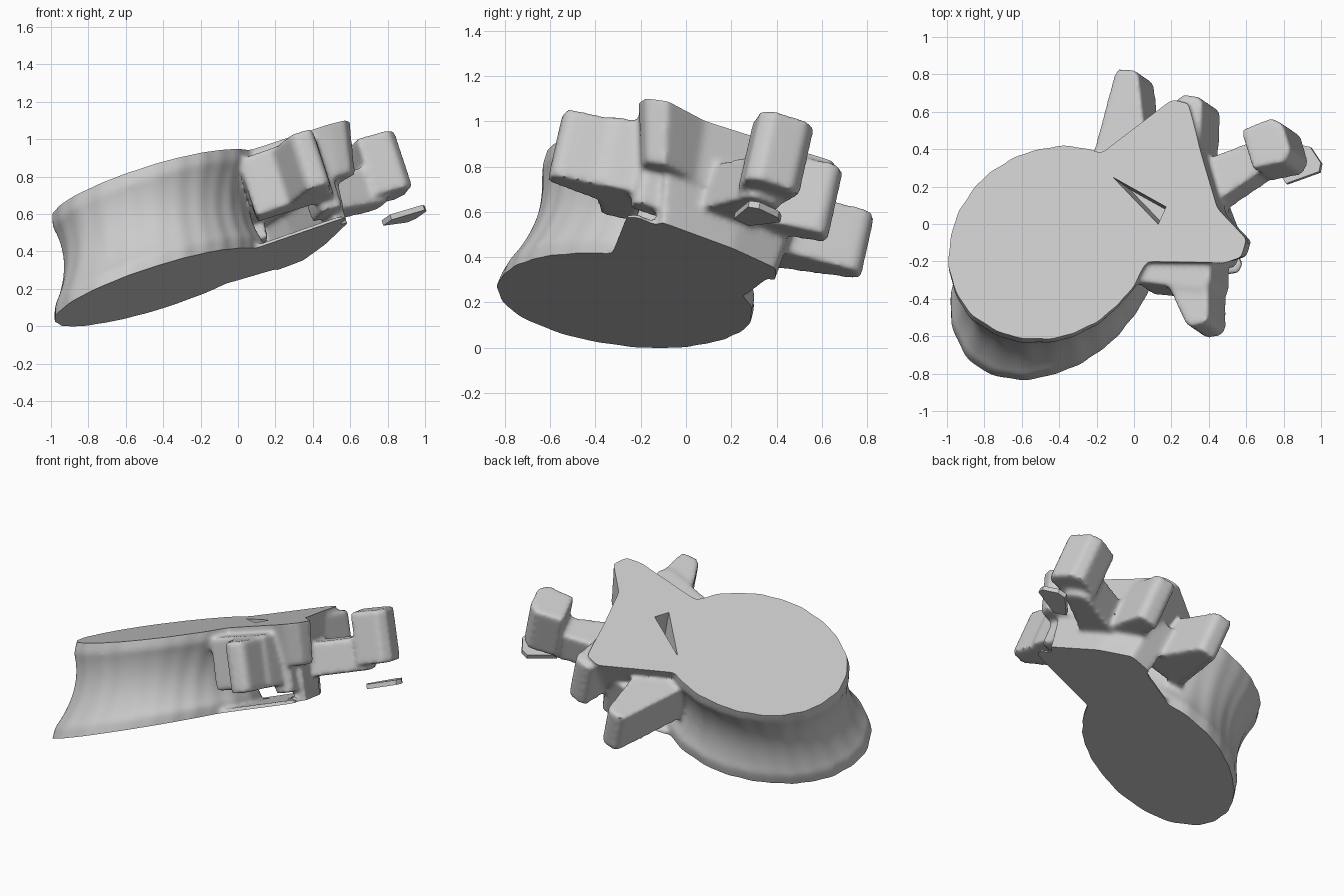
import bpy, bmesh, math
from mathutils import Vector

if "Cube" in bpy.data.objects:
    bpy.data.objects.remove(bpy.data.objects["Cube"])

# The two tilted cap planes: z = a + b*x + c*y
TOP = (0.875, 0.325, -0.223)
BOT = (0.308, 0.378, -0.222)
NORMAL = Vector((-0.328, 0.223, 1)).normalized()


def plane_z(p, x, y):
    return p[0] + p[1] * x + p[2] * y


def loft(name, rings):
    """Skin a stack of rings and close both ends."""
    bm = bmesh.new()
    rows = [[bm.verts.new(p) for p in r] for r in rings]
    n = len(rows[0])
    for a, b in zip(rows, rows[1:]):
        for i in range(n):
            bm.faces.new((a[i], a[(i + 1) % n], b[(i + 1) % n], b[i]))
    bm.faces.new(rows[0][::-1])
    bm.faces.new(rows[-1])
    bmesh.ops.recalc_face_normals(bm, faces=bm.faces)
    me = bpy.data.meshes.new(name)
    bm.to_mesh(me)
    bm.free()
    ob = bpy.data.objects.new(name, me)
    bpy.context.collection.objects.link(ob)
    return ob


def prism(name, outline, depth, length, taper=1.0, plane=TOP):
    """Outline laid parallel to a cap plane, extruded down its normal."""
    top = [Vector((x, y, plane_z(plane, x, y) - depth)) for x, y in outline]
    mid = sum(top, Vector()) / len(top)
    return loft(name, [[mid + (p - mid) * taper - NORMAL * length for p in top], top])


def strut(name, start, end, w0, w1, depth, length, plane=TOP):
    """Tapered bar with a rounded far end between two xy points."""
    a, b = Vector(start), Vector(end)
    d = (b - a).normalized()
    s = Vector((-d.y, d.x))
    c = b - d * w1 * 0.4
    return prism(name, [a + s * w0, a - s * w0, c - s * w1, b - s * w1 * 0.6,
                        b + s * w1 * 0.6, c + s * w1], depth, length, 1, plane)


def ellipse(center, major, minor, turn, a):
    """Point on an ellipse, in the polar direction a."""
    t = a - turn
    r = major * minor / math.hypot(minor * math.cos(t), major * math.sin(t))
    return Vector(center) + r * Vector((math.cos(a), math.sin(a)))


# Waisted drum of the body, with thick rims, between lower and upper ellipses
N = 96
LOW, HIGH = ((-.42, -.27), .645, .465, math.radians(45)), ((-.45, -.1), .565, .49, math.radians(35))
rings = []
for k in range(-2, 35):
    t = k / 32
    dip = math.sin(math.pi * min(max((t - .12) / .76, 0), 1)) ** 0.8
    c = Vector(LOW[0]).lerp(Vector(HIGH[0]), t)
    ring = []
    for i in range(N):
        a = 2 * math.pi * i / N
        p = ellipse(*LOW, a).lerp(ellipse(*HIGH, a), t)
        ripple = 0.007 * math.sin(9 * a + 2 * t) * math.cos(4 * a) + 0.006 * math.sin(23 * a)
        p = c + (p - c) * (1 - 0.10 * dip + ripple)
        z0, z1 = plane_z(BOT, *p), plane_z(TOP, *p)
        ring.append((p.x, p.y, z0 + (z1 - z0) * t))
    rings.append(ring)
body = loft("vertebra", rings)

parts = [
    # upper arch with its flat triangular top
    prism("upper_arch", [(-.1, -.2), (.48, -.21), (.57, -.18), (.6, -.08), (.44, .09),
                         (.36, .36), (.28, .66), (.19, .68), (-.23, .36)], -.03, .30, .8),
    # lower arch band reaching down to the bottom cap
    prism("lower_arch", [(.45, -.12), (.52, -.08), (.38, .28), (.24, .5), (.06, .5), (.22, .3)],
          .2, .36, .85),
    # thin bottom web between body and arch
    prism("bottom_web", [(.05, -.33), (.55, -.26), (.58, -.21), (.24, .38), (-.05, .27)],
          -.022, .05, 1, BOT),
    # front and back side processes, each a root and a blade
    strut("front_root", (.0, -.23), (.41, -.24), .08, .11, .05, .33),
    strut("front_process", (.27, -.22), (.34, -.54), .13, .065, .06, .32),
    strut("back_process", (-.08, .3), (-.04, .83), .16, .065, .09, .29),
    # joint knobs
    strut("back_knob", (.26, .35), (.30, .69), .09, .07, .03, .33),
    strut("front_knob", (.4, .0), (.45, -.2), .07, .06, .25, .2),
    # spinous arm and head
    strut("spinous_arm", (.3, .18), (.72, .40), .13, .08, .18, .21),
    strut("spinous_head", (.60, .40), (.815, .465), .11, .125, .01, .33),
]

# Fuse the parts into one smooth bone
bpy.ops.object.select_all(action='DESELECT')
for ob in parts + [body]:
    ob.select_set(True)
bpy.context.view_layer.objects.active = body
bpy.ops.object.join()
mod = body.modifiers.new("fuse", 'REMESH')
mod.mode, mod.voxel_size = 'VOXEL', 0.013
bpy.ops.object.modifier_apply(modifier=mod.name)
mod = body.modifiers.new("soften", 'SMOOTH')
mod.factor, mod.iterations = 0.5, 16
bpy.ops.object.modifier_apply(modifier=mod.name)

# Slice crisp flat caps
bm = bmesh.new()
bm.from_mesh(body.data)
for pl, sign in ((TOP, 1), (BOT, -1)):
    bmesh.ops.bisect_plane(bm, geom=bm.verts[:] + bm.edges[:] + bm.faces[:], dist=1e-5,
                           plane_co=(0, 0, pl[0]), plane_no=Vector((-pl[1], -pl[2], 1)) * sign,
                           clear_outer=True)
    bmesh.ops.holes_fill(bm, edges=[e for e in bm.edges if e.is_boundary], sides=0)
bmesh.ops.triangulate(bm, faces=[f for f in bm.faces if len(f.verts) > 4])
bm.to_mesh(body.data)
bm.free()

# Narrow wedge opening in the top cap
cutter = prism("opening_cutter", [(-.14, .27), (.12, .0), (.165, .1)], -.05, .2, .7)
mod = body.modifiers.new("opening", 'BOOLEAN')
mod.operation, mod.object, mod.solver = 'DIFFERENCE', cutter, 'EXACT'
bpy.context.view_layer.objects.active = body
bpy.ops.object.modifier_apply(modifier=mod.name)
bpy.data.objects.remove(cutter)

# Loose sliver beneath the spinous tip
tip = strut("spinous_tip_sliver", (.79, .25), (.97, .37), .04, .085, -.03, .03, BOT)
for ob in (body, tip):
    bpy.ops.object.select_all(action='DESELECT')
    ob.select_set(True)
    bpy.context.view_layer.objects.active = ob
    bpy.ops.object.shade_smooth_by_angle(angle=math.radians(35))
